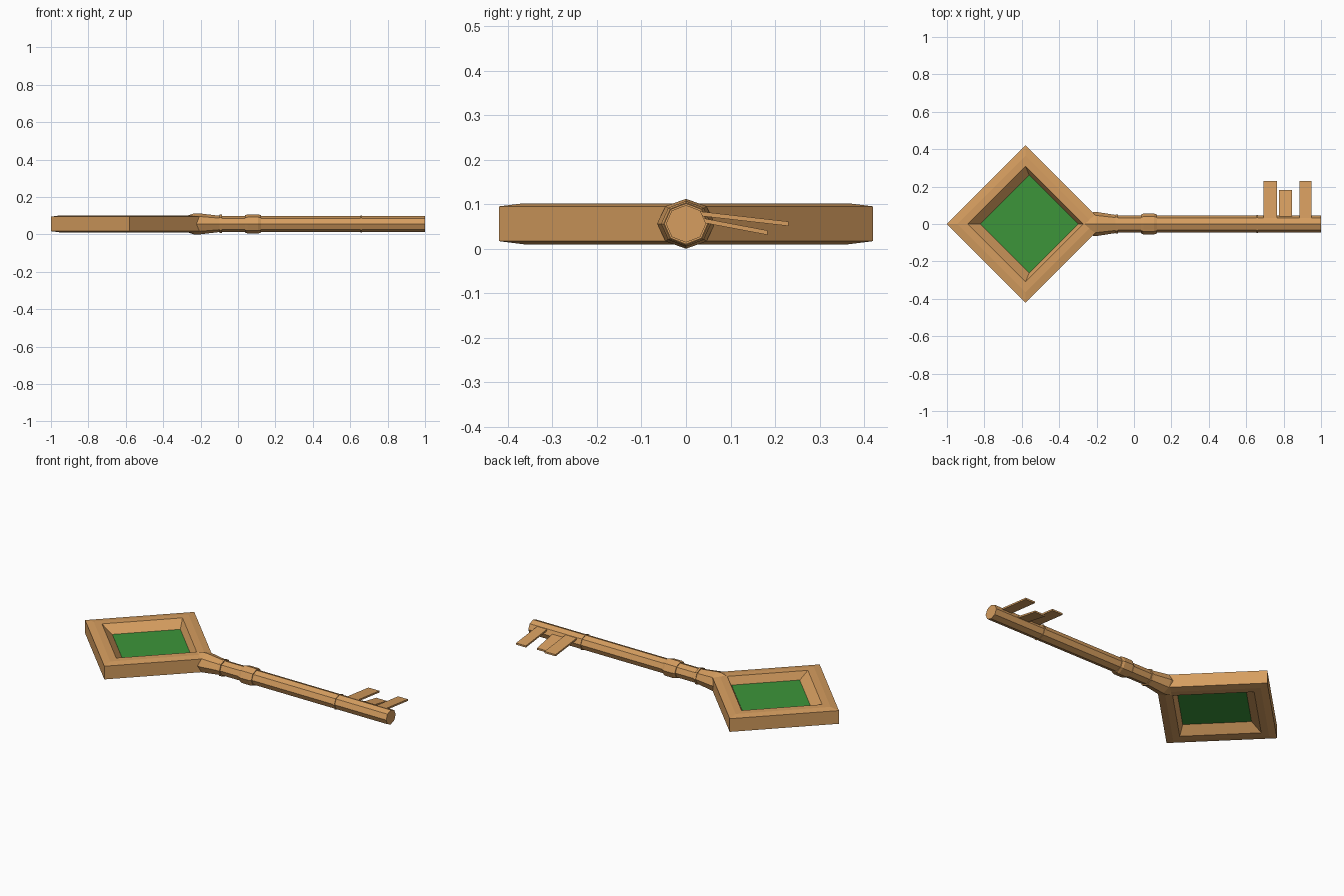
import bpy, bmesh
from math import cos, sin, pi

if "Cube" in bpy.data.objects:
    bpy.data.objects.remove(bpy.data.objects["Cube"])

ZC = 0.056


def material(name, rgb):
    m = bpy.data.materials.new(name)
    m.diffuse_color = (*rgb, 1)
    m.use_nodes = True
    m.node_tree.nodes["Principled BSDF"].inputs["Base Color"].default_value = m.diffuse_color
    return m


bronze = material("bronze", (0.67, 0.34, 0.115))
green = material("green_panel", (0.045, 0.30, 0.042))


def finish(name, verts, faces, mat):
    me = bpy.data.meshes.new(name)
    me.from_pydata(verts, [], faces)
    bm = bmesh.new()
    bm.from_mesh(me)
    bmesh.ops.recalc_face_normals(bm, faces=bm.faces)
    bm.to_mesh(me)
    bm.free()
    me.materials.append(mat)
    ob = bpy.data.objects.new(name, me)
    bpy.context.collection.objects.link(ob)
    return ob


def lathe_x(name, rings, n=8):
    """Octagonal solid along x from (x, y radius, z radius) rings."""
    verts = [(x, ry * cos(2 * pi * i / n), ZC + rz * sin(2 * pi * i / n))
             for x, ry, rz in rings for i in range(n)]
    faces = [(k * n + i, k * n + (i + 1) % n, (k + 1) * n + (i + 1) % n, (k + 1) * n + i)
             for k in range(len(rings) - 1) for i in range(n)]
    faces += [tuple(range(n)), tuple(range((len(rings) - 1) * n, len(rings) * n))]
    return finish(name, verts, faces, bronze)


def diamond(cx, d, z):
    return [(cx - d, 0, z), (cx, -d, z), (cx + d, 0, z), (cx, d, z)]


# Diamond bow: bevelled section swept round four corners
section = [(-0.58, 0.42, -0.039), (-0.58, 0.42, 0.039), (-0.58, 0.365, 0.046),
           (-0.58, 0.31, 0.046), (-0.56, 0.26, 0.0),
           (-0.58, 0.31, -0.046), (-0.58, 0.365, -0.046)]
verts = [v for cx, d, z in section for v in diamond(cx, d, ZC + z)]
m = len(section)
faces = [(k * 4 + i, k * 4 + (i + 1) % 4, (k + 1) % m * 4 + (i + 1) % 4, (k + 1) % m * 4 + i)
         for k in range(m) for i in range(4)]
finish("bow_frame", verts, faces, bronze)

# Green inlay
inlay = diamond(-0.56, 0.262, ZC + 0.002) + diamond(-0.56, 0.262, ZC - 0.002)
finish("bow_inlay", inlay, [(0, 1, 2, 3), (7, 6, 5, 4)] +
       [(i, (i + 1) % 4, 4 + (i + 1) % 4, 4 + i) for i in range(4)], green)

# Neck, shaft and collars
lathe_x("neck", [(-0.265, 0.045, 0.046), (-0.235, 0.06, 0.056),
                 (-0.205, 0.065, 0.056), (-0.095, 0.048, 0.043)])
lathe_x("shaft", [(-0.15, 0.045, 0.042), (1.0, 0.045, 0.042)])
lathe_x("neck_ring", [(-0.098, 0.052, 0.049), (-0.086, 0.052, 0.049)])
lathe_x("collar", [(0.038, 0.05, 0.047), (0.052, 0.056, 0.051),
                   (0.108, 0.056, 0.051), (0.122, 0.05, 0.047)])
lathe_x("end_ring", [(0.656, 0.049, 0.046), (0.664, 0.049, 0.046)])

# Bit teeth: thin blades drooping away from the shaft
for name, x0, x1, y1, za, zb in [("tooth_inner", 0.692, 0.764, 0.23, 0.080, 0.056),
                                 ("tooth_middle", 0.776, 0.846, 0.183, 0.067, 0.036),
                                 ("tooth_outer", 0.886, 0.95, 0.23, 0.080, 0.056)]:
    h = 0.005
    v = [(x, y, z + s) for x in (x0, x1)
         for y, z, s in ((0.02, za, -h), (y1, zb, -h), (y1, zb, h), (0.02, za, h))]
    finish(name, v, [(0, 1, 2, 3), (7, 6, 5, 4)] +
           [(i, (i + 1) % 4, 4 + (i + 1) % 4, 4 + i) for i in range(4)], bronze)
